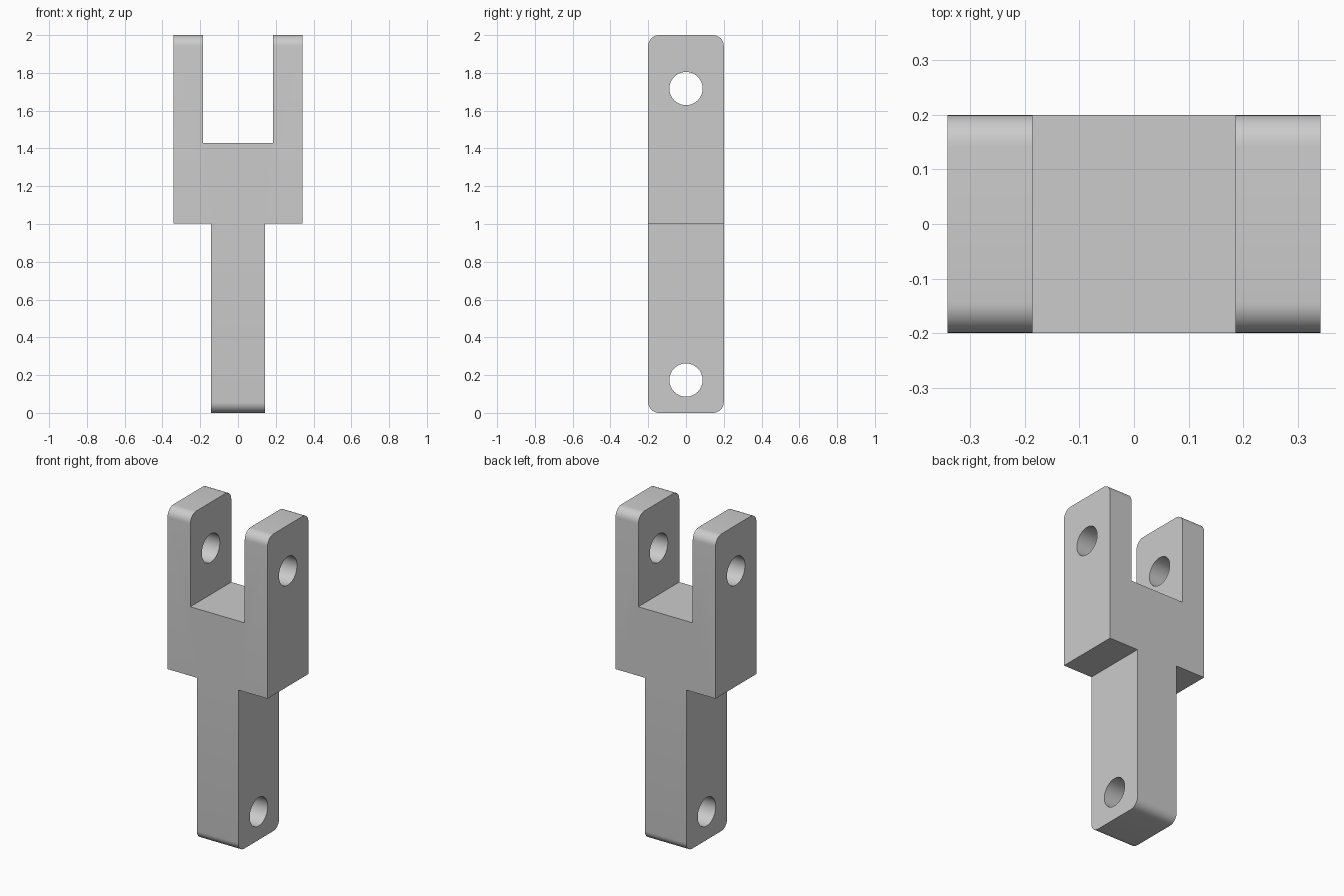
import bpy
import bmesh
import math

default = bpy.data.objects.get("Cube")
if default:
    bpy.data.objects.remove(default)

DEPTH = 0.2      # half depth
FILLET = 0.057   # rounding of the lug ends
HOLE = 0.088     # pin hole radius

grey = bpy.data.materials.new("plain_grey")
grey.use_nodes = True
grey.diffuse_color = (0.6, 0.6, 0.6, 1)
grey.node_tree.nodes["Principled BSDF"].inputs["Base Color"].default_value = grey.diffuse_color

# Right half of the fork outline, mirrored to close the profile
half = [(0.142, 0), (0.142, 1.003), (0.342, 1.003), (0.342, 2), (0.186, 2), (0.186, 1.43)]
outline = half + [(-x, z) for x, z in reversed(half)]

# Extrude the profile through the depth
bm = bmesh.new()
face = bm.faces.new([bm.verts.new((x, -DEPTH, z)) for x, z in outline])
extruded = bmesh.ops.extrude_face_region(bm, geom=[face])["geom"]
bmesh.ops.translate(bm, vec=(0, 2 * DEPTH, 0),
                    verts=[g for g in extruded if isinstance(g, bmesh.types.BMVert)])
bmesh.ops.recalc_face_normals(bm, faces=bm.faces)

# Round the crosswise edges at the top of the prongs and the foot of the shank
ends = [e for e in bm.edges
        if abs(e.verts[0].co.y - e.verts[1].co.y) < 1e-4
        and all(v.co.z < 0.01 or v.co.z > 1.99 for v in e.verts)]
bmesh.ops.bevel(bm, geom=ends, offset=FILLET, segments=8, profile=0.5, affect='EDGES')

mesh = bpy.data.meshes.new("clevis_fork")
bm.to_mesh(mesh)
bm.free()
mesh.materials.append(grey)
fork = bpy.data.objects.new("clevis_fork", mesh)
bpy.context.collection.objects.link(fork)


# Crosswise pin holes
def drill(name, z):
    bpy.ops.mesh.primitive_cylinder_add(vertices=48, radius=HOLE, depth=1,
                                        location=(0, 0, z), rotation=(0, math.pi / 2, 0))
    cutter = bpy.context.object
    cutter.name = name
    cutter.data.materials.append(grey)
    cut = fork.modifiers.new(name, 'BOOLEAN')
    cut.operation = 'DIFFERENCE'
    cut.solver = 'EXACT'
    cut.object = cutter
    bpy.context.view_layer.objects.active = fork
    bpy.ops.object.modifier_apply(modifier=name)
    bpy.data.objects.remove(cutter)


drill("prong_pin_hole", 1.717)
drill("shank_pin_hole", 0.174)

# Smooth the fillets and bores, keep the corners sharp
bpy.ops.object.select_all(action='DESELECT')
fork.select_set(True)
bpy.context.view_layer.objects.active = fork
bpy.ops.object.shade_smooth_by_angle(angle=math.radians(30))
